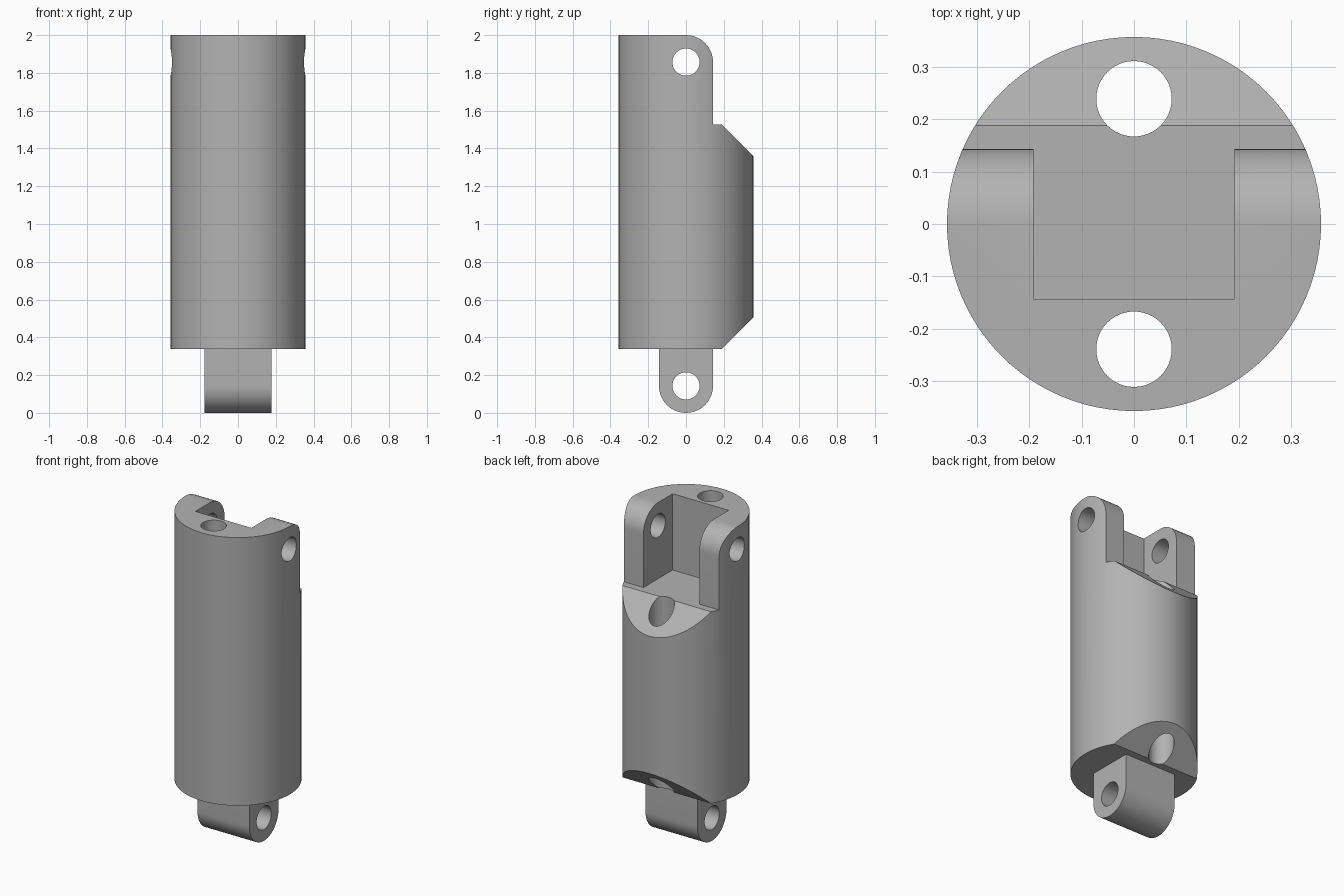
import bpy
import bmesh
import math
from mathutils import Matrix

old = bpy.data.objects.get("Cube")
if old:
    bpy.data.objects.remove(old, do_unlink=True)

RADIUS = 0.357      # body
LUG = 0.143         # hinge lug radius
HOLE = 0.072
BASE, SEAT, TOP = 0.337, 1.527, 2.0
CHAMFER = 0.188     # depth where the back chamfers start

grey = bpy.data.materials.new("light grey")
grey.use_nodes = True
colour = (0.45, 0.45, 0.45, 1)
grey.diffuse_color = colour
grey.node_tree.nodes["Principled BSDF"].inputs["Base Color"].default_value = colour


def make(name, bm):
    bmesh.ops.recalc_face_normals(bm, faces=bm.faces)
    mesh = bpy.data.meshes.new(name)
    bm.to_mesh(mesh)
    bm.free()
    mesh.materials.append(grey)
    obj = bpy.data.objects.new(name, mesh)
    bpy.context.collection.objects.link(obj)
    return obj


def cylinder(name, radius, length, centre, axis="Z", sides=48):
    bm = bmesh.new()
    turn = Matrix.Rotation(math.pi / 2, 4, "Y") if axis == "X" else Matrix()
    bmesh.ops.create_cone(bm, cap_ends=True, segments=sides, radius1=radius,
                          radius2=radius, depth=length,
                          matrix=Matrix.Translation(centre) @ turn)
    return make(name, bm)


def extrude_side(name, profile, half_width):
    """Extrude a (y, z) outline symmetrically along x."""
    bm = bmesh.new()
    face = bm.faces.new([bm.verts.new((-half_width, y, z)) for y, z in profile])
    grown = bmesh.ops.extrude_face_region(bm, geom=[face])["geom"]
    verts = [v for v in grown if isinstance(v, bmesh.types.BMVert)]
    bmesh.ops.translate(bm, verts=verts, vec=(2 * half_width, 0, 0))
    return make(name, bm)


def arc(z, start, end, steps):
    angles = [math.radians(start + (end - start) * i / steps) for i in range(steps + 1)]
    return [(LUG * math.cos(a), z + LUG * math.sin(a)) for a in angles]


def boolean(target, cutter, operation="DIFFERENCE"):
    mod = target.modifiers.new(operation.title(), "BOOLEAN")
    mod.object = cutter
    mod.operation = operation
    mod.solver = "EXACT"
    bpy.ops.object.select_all(action="DESELECT")
    bpy.context.view_layer.objects.active = target
    target.select_set(True)
    bpy.ops.object.modifier_apply(modifier=mod.name)
    bpy.data.objects.remove(cutter, do_unlink=True)


# Body: a cylinder trimmed to the side outline with chamfers and rounded ears
body = cylinder("segment_body", RADIUS, TOP - BASE + 0.2,
                (0, 0, (TOP + BASE) / 2), sides=96)
out = 0.45
rise = out - CHAMFER
outline = [(-out, BASE), (CHAMFER, BASE), (out, BASE + rise),
           (out, SEAT - rise), (CHAMFER, SEAT), (LUG, SEAT)]
outline += arc(TOP - LUG, 0, 90, 12) + [(-out, TOP)]
boolean(body, extrude_side("outline", outline, 0.5), "INTERSECT")

# Slot between the ears
slot = [(-LUG, SEAT), (out, SEAT), (out, TOP + 0.1), (-LUG, TOP + 0.1)]
boolean(body, extrude_side("slot", slot, 0.192))

# Hinge pin hole and the two lengthwise cord channels
boolean(body, cylinder("pin_hole", HOLE, 1, (0, 0, TOP - LUG), "X"))
for side in (-1, 1):
    boolean(body, cylinder("channel", HOLE, 3, (0, side * 0.239, 1)))

# Hinge tongue below the body
tongue = extrude_side("hinge_tongue", arc(LUG, 180, 360, 24)
                      + [(LUG, BASE), (-LUG, BASE)], 0.178)
boolean(tongue, cylinder("pin_hole", HOLE, 1, (0, 0, LUG), "X"))

for part in (body, tongue):
    bpy.ops.object.select_all(action="DESELECT")
    part.select_set(True)
    bpy.context.view_layer.objects.active = part
    bpy.ops.object.shade_smooth_by_angle(angle=math.radians(30))
